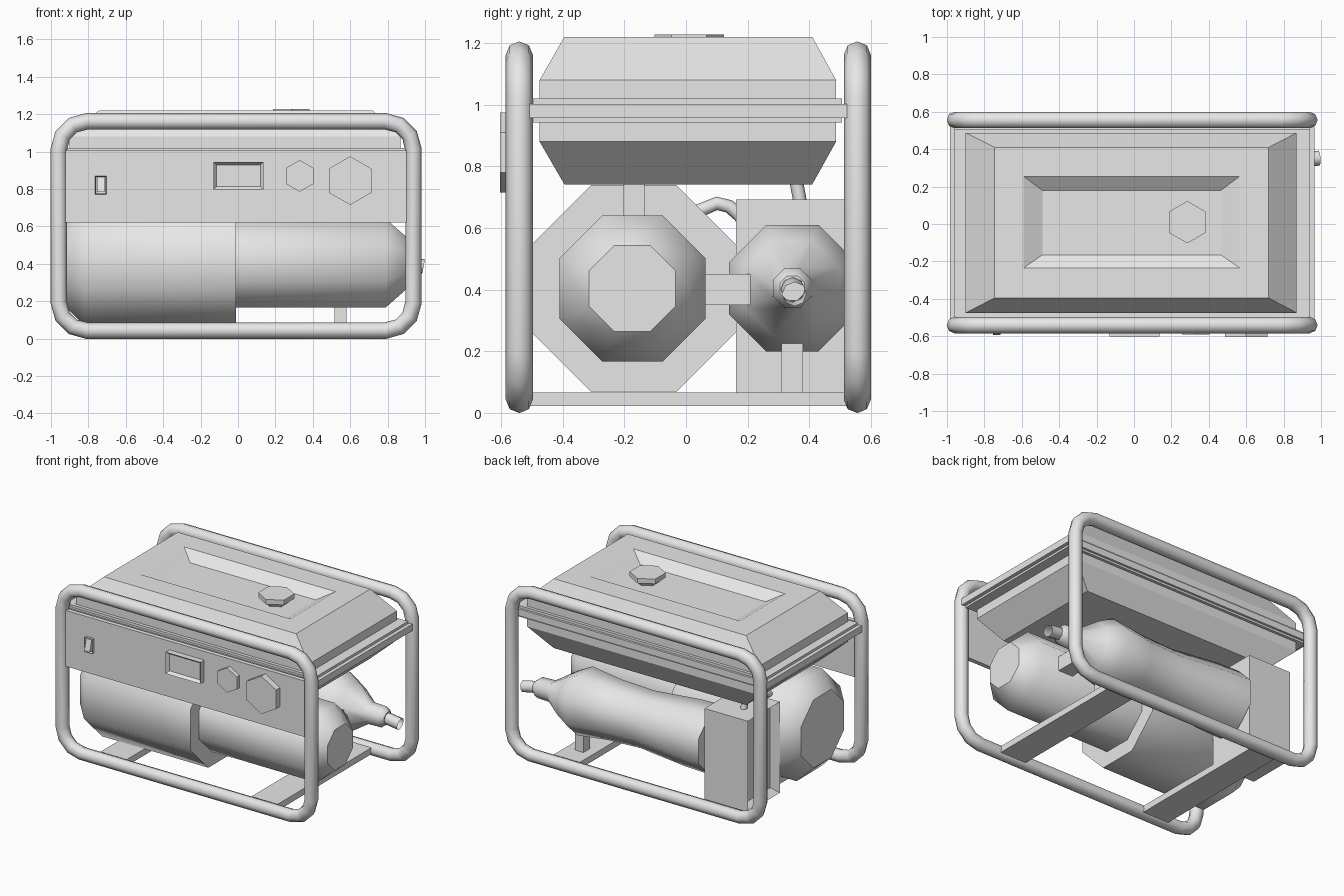
import bpy, bmesh, math
from mathutils import Vector

if "Cube" in bpy.data.objects:
    bpy.data.objects.remove(bpy.data.objects["Cube"], do_unlink=True)

grey = bpy.data.materials.new("light grey")
grey.use_nodes = True
grey.diffuse_color = (0.8, 0.8, 0.8, 1)
grey.node_tree.nodes["Principled BSDF"].inputs["Base Color"].default_value = (0.8, 0.8, 0.8, 1)


def finish(name, bm):
    """Turn a bmesh into a scene object."""
    bmesh.ops.recalc_face_normals(bm, faces=bm.faces)
    mesh = bpy.data.meshes.new(name)
    bm.to_mesh(mesh)
    bm.free()
    mesh.materials.append(grey)
    obj = bpy.data.objects.new(name, mesh)
    bpy.context.collection.objects.link(obj)
    return obj


def skin(bm, rings, smooth=False):
    """Join rings of points with quads and close both ends."""
    loops = [[bm.verts.new(p) for p in ring] for ring in rings]
    for a, b in zip(loops, loops[1:]):
        for i in range(len(a)):
            j = (i + 1) % len(a)
            bm.faces.new((a[i], a[j], b[j], b[i])).smooth = smooth
    for end in (loops[0], loops[-1]):
        cap = bm.faces.new(end)
        for edge in cap.edges:
            edge.smooth = False


def stack(name, levels):
    """Rectangles (z, x0, x1, y0, y1) lofted upwards."""
    bm = bmesh.new()
    skin(bm, [[(x0, y0, z), (x1, y0, z), (x1, y1, z), (x0, y1, z)] for z, x0, x1, y0, y1 in levels])
    return finish(name, bm)


def box(name, x, y, z, recess=None, rim=0.02, depth=0.02):
    """Box from three ranges, with an optional sunk face."""
    bm = bmesh.new()
    skin(bm, [[(x[0], y[0], h), (x[1], y[0], h), (x[1], y[1], h), (x[0], y[1], h)] for h in z])
    if recess:
        bmesh.ops.recalc_face_normals(bm, faces=bm.faces)
        way = Vector(recess)
        picked = [f for f in bm.faces if f.normal.dot(way) > 0.9]
        inner = bmesh.ops.inset_region(bm, faces=picked, thickness=rim)
        bmesh.ops.translate(bm, verts=picked[0].verts[:], vec=-way * depth)
    return finish(name, bm)


def lathe(name, profile, y, z, sides=8):
    """Flat-topped polygon body along x from (x, half height) pairs."""
    bm = bmesh.new()
    step = math.tau / sides
    grow = 1 / math.cos(step / 2)
    skin(bm, [[(x, y + r * grow * math.cos(step * (i + 0.5)), z + r * grow * math.sin(step * (i + 0.5)))
               for i in range(sides)] for x, r in profile], smooth=True)
    return finish(name, bm)


def hexagon(name, centre, axis, profile):
    """Six-sided knob from (distance along axis, radius) pairs."""
    bm = bmesh.new()
    centre = Vector(centre)
    axis = Vector(axis)
    up = Vector((0, 0, 1)) if abs(axis.z) < 0.5 else Vector((0, 1, 0))
    side = axis.cross(up)
    turns = [math.tau * i / 6 for i in range(6)]
    skin(bm, [[centre + axis * d + up * r * math.cos(t) + side * r * math.sin(t) for t in turns]
              for d, r in profile])
    return finish(name, bm)


def tube(name, points, radius, closed=False):
    """Eight-sided pipe along a path."""
    curve = bpy.data.curves.new(name, "CURVE")
    curve.dimensions = "3D"
    curve.bevel_depth = radius
    curve.bevel_resolution = 2
    spline = curve.splines.new("POLY")
    spline.points.add(len(points) - 1)
    for target, p in zip(spline.points, points):
        target.co = (*p, 1)
    spline.use_cyclic_u = closed
    spline.use_smooth = True
    curve.materials.append(grey)
    obj = bpy.data.objects.new(name, curve)
    bpy.context.collection.objects.link(obj)
    bpy.ops.object.select_all(action="DESELECT")
    obj.select_set(True)
    bpy.context.view_layer.objects.active = obj
    bpy.ops.object.convert(target="MESH")
    return obj


# Rounded tube frames, front and back
corner = 0.15
for name, y in (("front_frame", -0.541), ("back_frame", 0.556)):
    path = []
    for cx, cz, start in ((0.788, 1.012, 0), (-0.808, 1.012, 90), (-0.808, 0.193, 180), (0.788, 0.193, 270)):
        for k in range(4):
            a = math.radians(start + 30 * k)
            path.append((cx + corner * math.cos(a), y, cz + corner * math.sin(a)))
    tube(name, path, 0.044, closed=True)

# Cross beams under the machine
for name, x in (("right_beam", -0.6), ("left_beam", 0.55)):
    box(name, (x - 0.1, x + 0.1), (-0.53, 0.55), (0.022, 0.066))

# Fuel tank with sunken top, seam flange and cap
top = (-0.745, 0.72, -0.395, 0.41)
middle = (-0.9, 0.87, -0.475, 0.487)
stack("fuel_tank", [(0.742, *top), (0.88, *middle), (1.08, *middle), (1.22, *top),
                    (1.22, -0.59, 0.565, -0.235, 0.255), (1.165, -0.49, 0.465, -0.165, 0.18)])
wide = (-0.985, 0.965, -0.513, 0.522)
narrow = (-0.96, 0.94, -0.497, 0.507)
stack("tank_flange", [(0.943, *narrow), (0.957, *narrow), (0.957, *wide), (1.003, *wide),
                      (1.003, *narrow), (1.02, *narrow)])
hexagon("tank_cap", (0.285, 0.01, 1.16), (0, 0, 1), [(0, 0.07), (0.025, 0.085), (0.035, 0.113), (0.068, 0.113)])

# Control panel with switch, display and sockets
box("control_panel", (-0.945, 0.925), (-0.56, -0.53), (0.62, 1.005))
box("switch_frame", (-0.765, -0.703), (-0.578, -0.56), (0.77, 0.87), (0, -1, 0), 0.008, 0.012)
stack("switch_rocker", [(0.785, -0.755, -0.713, -0.594, -0.562), (0.862, -0.755, -0.713, -0.574, -0.562)])
box("display", (-0.13, 0.135), (-0.602, -0.56), (0.797, 0.945), (0, -1, 0), 0.022, 0.02)
hexagon("small_socket", (0.33, -0.56, 0.87), (0, -1, 0), [(0, 0.085), (0.03, 0.085)])
hexagon("large_socket", (0.6, -0.56, 0.845), (0, -1, 0), [(0, 0.13), (0.043, 0.13)])

# Engine and alternator housings with mount to the tank
lathe("engine_housing", [(-0.92, 0.235), (-0.82, 0.335), (-0.01, 0.335)], -0.17, 0.404)
lathe("alternator_housing", [(-0.05, 0.237), (0.79, 0.237), (0.9, 0.14)], -0.174, 0.404)
box("tank_mount", (0.25, 0.35), (-0.203, -0.135), (0.6, 0.76))
box("exhaust_bracket", (0.55, 0.66), (0.04, 0.22), (0.35, 0.45))

# Muffler, tail pipe and support post
lathe("muffler", [(-0.48, 0.205), (-0.3, 0.2), (0.05, 0.172), (0.3, 0.18), (0.53, 0.205), (0.63, 0.155),
                  (0.77, 0.066), (0.87, 0.063), (0.9, 0.04)], 0.345, 0.405)
tube("tail_pipe", [(0.85, 0.345, 0.405), (0.92, 0.347, 0.398), (0.99, 0.352, 0.385)], 0.04)
box("muffler_post", (0.515, 0.58), (0.31, 0.38), (0.06, 0.26))

# Air filter box and fuel hoses
box("filter_box", (-0.83, -0.5), (0.163, 0.513), (0.066, 0.692), (-1, 0, 0), 0.05, 0.05)
tube("engine_hose", [(-0.67, 0.2, 0.6), (-0.67, 0.175, 0.64), (-0.67, 0.14, 0.67), (-0.67, 0.1, 0.68),
                     (-0.67, 0.04, 0.655), (-0.67, -0.02, 0.61)], 0.022)
tube("tank_hose", [(-0.7, 0.35, 0.78), (-0.7, 0.36, 0.74), (-0.7, 0.375, 0.66)], 0.022)
